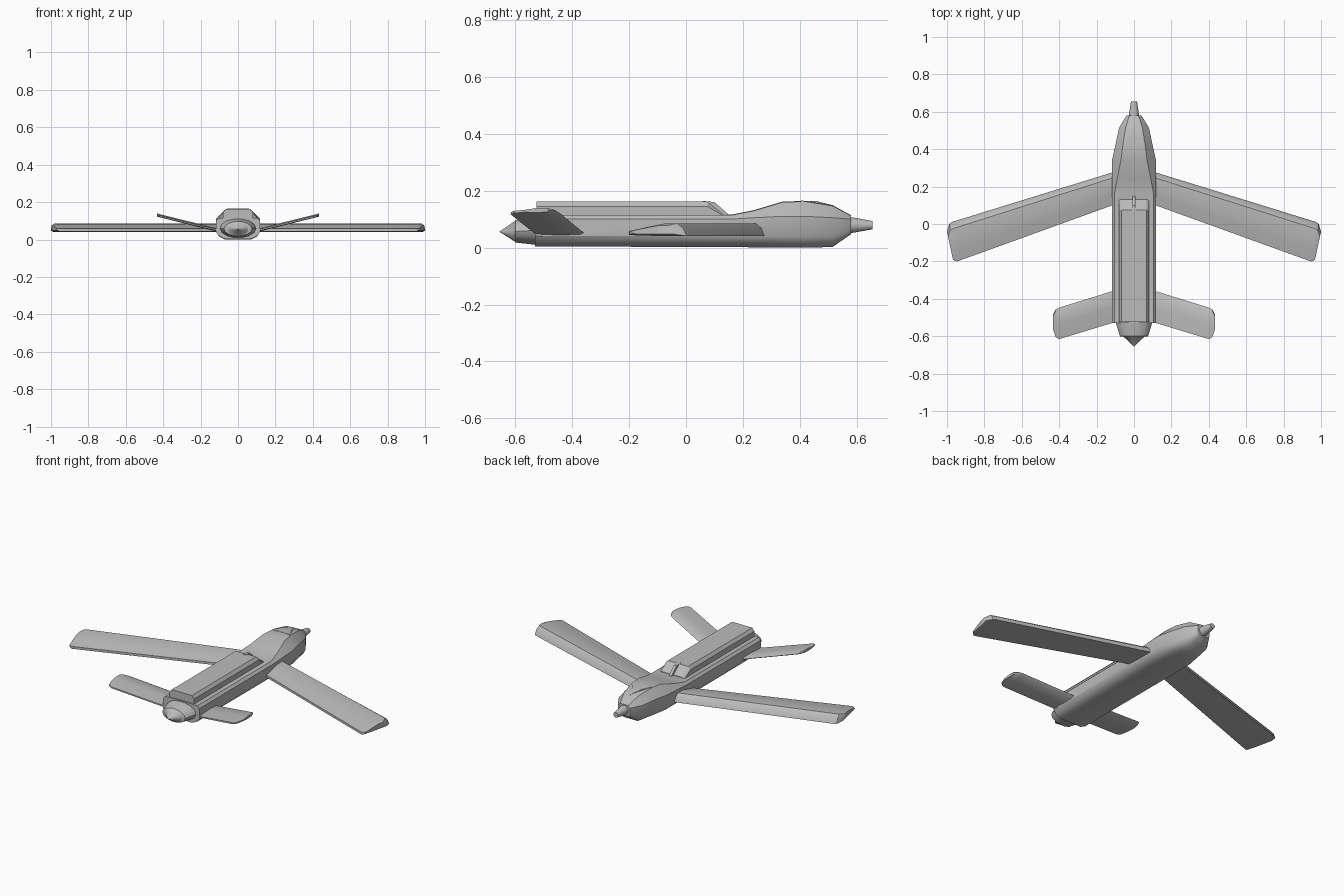
import bpy, bmesh, math
from mathutils import Vector

cube = bpy.data.objects.get("Cube")
if cube:
    bpy.data.objects.remove(cube, do_unlink=True)

grey = bpy.data.materials.new("airframe_grey")
grey.use_nodes = True
grey.diffuse_color = (0.5, 0.5, 0.5, 1)
grey.node_tree.nodes["Principled BSDF"].inputs["Base Color"].default_value = (0.5, 0.5, 0.5, 1)


def loft(name, rings, mirror=False, angle=35):
    """Skin a series of equal-length rings and cap both ends."""
    bm = bmesh.new()
    loops = [[bm.verts.new(p) for p in ring] for ring in rings]
    n = len(loops[0])
    for a, b in zip(loops, loops[1:]):
        for i in range(n):
            j = (i + 1) % n
            bm.faces.new((a[i], a[j], b[j], b[i]))
    bm.faces.new(loops[0])
    bm.faces.new(loops[-1])
    bmesh.ops.remove_doubles(bm, verts=bm.verts, dist=0.0002)
    bmesh.ops.recalc_face_normals(bm, faces=bm.faces)
    mesh = bpy.data.meshes.new(name)
    bm.to_mesh(mesh)
    bm.free()
    mesh.materials.append(grey)
    ob = bpy.data.objects.new(name, mesh)
    bpy.context.collection.objects.link(ob)
    bpy.ops.object.select_all(action='DESELECT')
    ob.select_set(True)
    bpy.context.view_layer.objects.active = ob
    bpy.ops.object.shade_smooth_by_angle(angle=math.radians(angle))
    if mirror:
        ob.modifiers.new("mirror", 'MIRROR')
    return ob


def section(y, half):
    """Closed ring at y from a right-hand half outline, bottom to top."""
    return ([(x, y, z) for x, z in half] +
            [(-x, y, z) for x, z in reversed(half)])


def hull(y, b, w, t, z0, z1, z2, z3):
    return section(y, [(b, z0), ((b + 2 * w) / 3, z0 + (z1 - z0) * 0.4), (w, z1),
                       (w, z2), (t, z3), (t * 0.4, z3 + 0.002)])


def ellipse(y, rx, rz, zc, n=14):
    return [(rx * math.cos(math.tau * i / n), y, zc + rz * math.sin(math.tau * i / n))
            for i in range(n)]


def foil(le, te, profile):
    """Ring from chord fraction / height pairs between leading and trailing edge."""
    le, te = Vector(le), Vector(te)
    return [le.lerp(te, f) + Vector((0, 0, h)) for f, h in profile]


# fuselage with raised forward hump
loft("fuselage", [
    hull(-0.53, 0.07, 0.118, 0.105, 0.004, 0.04, 0.1, 0.114),
    hull(0.16, 0.07, 0.118, 0.105, 0.002, 0.04, 0.1, 0.114),
    hull(0.24, 0.07, 0.118, 0.09, 0.001, 0.04, 0.105, 0.13),
    hull(0.34, 0.068, 0.118, 0.07, 0, 0.04, 0.11, 0.16),
    hull(0.42, 0.06, 0.1, 0.06, 0, 0.04, 0.11, 0.162),
    hull(0.515, 0.045, 0.08, 0.045, 0.002, 0.038, 0.105, 0.147),
    hull(0.58, 0.02, 0.04, 0.025, 0.047, 0.06, 0.1, 0.112),
])

# long dorsal housing with sloped forward end
dorsal = [(0.08, 0.105), (0.08, 0.145), (0.066, 0.162)]
loft("dorsal_housing", [
    section(-0.525, dorsal),
    section(0.075, dorsal),
    section(0.13, [(0.08, 0.105), (0.08, 0.112), (0.066, 0.118)]),
], angle=30)

# small fin bar on the sloped end
loft("dorsal_bar", [
    section(0.06, [(0.009, 0.11), (0.009, 0.164)]),
    section(0.1, [(0.009, 0.11), (0.009, 0.16)]),
    section(0.148, [(0.009, 0.11), (0.009, 0.118)]),
])

# shallow triangular fairing on the hump
loft("hump_fairing", [
    section(0.405, [(0.06, 0.155), (0.058, 0.165)]),
    section(0.46, [(0.032, 0.15), (0.03, 0.163)]),
    section(0.52, [(0.002, 0.14), (0.001, 0.148)]),
], angle=20)

# probe at the forward end
loft("nose_probe", [
    ellipse(0.57, 0.03, 0.03, 0.079),
    ellipse(0.59, 0.026, 0.027, 0.079),
    ellipse(0.655, 0.016, 0.015, 0.079),
])

# stepped cone at the aft end
loft("tail_cone", [
    ellipse(-0.52, 0.098, 0.052, 0.06),
    ellipse(-0.54, 0.094, 0.05, 0.06),
    ellipse(-0.6, 0.075, 0.04, 0.057),
    ellipse(-0.603, 0.055, 0.036, 0.057),
    ellipse(-0.655, 0.001, 0.001, 0.056),
])

# swept main wings, flat below and wedge shaped at the leading edge
full = [(0, 0), (0.06, 0.028), (0.17, 0.044), (0.4, 0.043), (0.7, 0.031), (1, 0.017), (1, 0.003), (0.5, 0)]
thin = [(f, 0.006 + h * 0.7) for f, h in full]
loft("wings", [
    foil((0.06, 0.293, 0.041), (0.06, 0.12, 0.041), full),
    foil((0.97, 0.012, 0.041), (0.945, -0.2, 0.041), full),
    foil((0.987, 0.002, 0.041), (0.957, -0.198, 0.041), full),
    foil((1.0, -0.04, 0.041), (0.968, -0.19, 0.041), thin),
], mirror=True)

# upswept tail planes
blade = [(0, 0), (0.08, 0.007), (0.5, 0.009), (1, 0.004), (1, -0.004), (0.5, -0.008), (0.08, -0.006)]
loft("tail_planes", [
    foil((0.07, -0.345, 0.04), (0.07, -0.515, 0.04), blade),
    foil((0.4, -0.447, 0.124), (0.4, -0.615, 0.12), blade),
    foil((0.42, -0.458, 0.129), (0.419, -0.605, 0.125), blade),
    foil((0.432, -0.482, 0.132), (0.432, -0.565, 0.129), blade),
], mirror=True)
